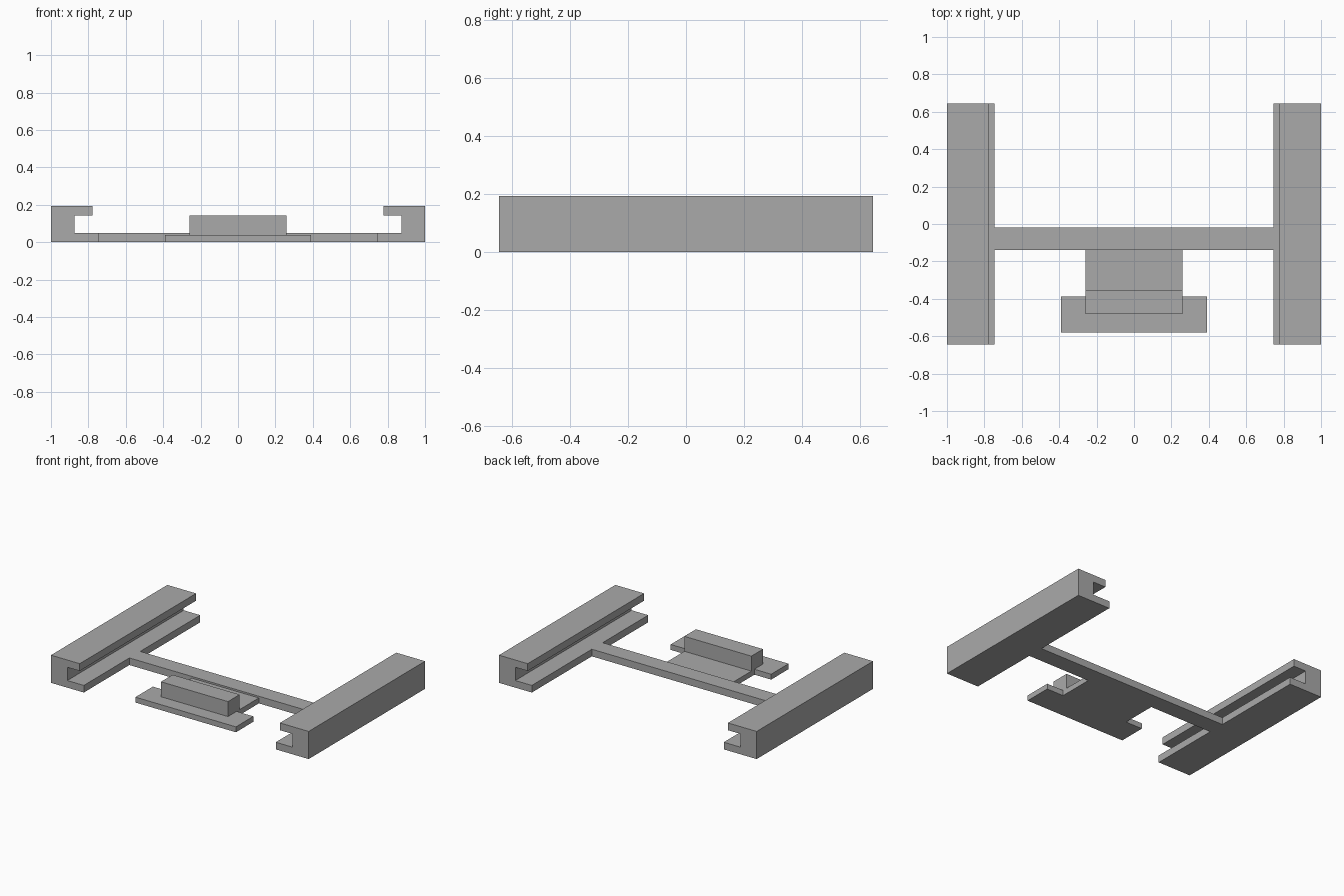
import bpy
import bmesh

cube = bpy.data.objects.get("Cube")
if cube:
    bpy.data.objects.remove(cube, do_unlink=True)

grey = bpy.data.materials.new("plain_grey")
grey.use_nodes = True
colour = (0.4, 0.4, 0.4, 1)
grey.diffuse_color = colour
grey.node_tree.nodes["Principled BSDF"].inputs["Base Color"].default_value = colour


def extrude_profile(name, points, direction):
    """Face through the points, extruded along direction."""
    bm = bmesh.new()
    face = bm.faces.new([bm.verts.new(p) for p in points])
    result = bmesh.ops.extrude_face_region(bm, geom=[face], use_keep_orig=True)
    moved = [g for g in result["geom"] if isinstance(g, bmesh.types.BMVert)]
    bmesh.ops.translate(bm, verts=moved, vec=direction)
    bmesh.ops.recalc_face_normals(bm, faces=bm.faces)
    mesh = bpy.data.meshes.new(name)
    bm.to_mesh(mesh)
    bm.free()
    mesh.materials.append(grey)
    obj = bpy.data.objects.new(name, mesh)
    bpy.context.collection.objects.link(obj)
    return obj


def slab(name, outline, z0, z1):
    return extrude_profile(name, [(x, y, z0) for x, y in outline], (0, 0, z1 - z0))


def box(name, half_x, y0, y1, z0, z1):
    corners = [(-half_x, y0), (half_x, y0), (half_x, y1), (-half_x, y1)]
    return slab(name, corners, z0, z1)


# C-shaped side rails, open towards the middle
HALF_Y = 0.645
channel = [(1, 0), (1, 0.194), (0.777, 0.194), (0.777, 0.143),
           (0.873, 0.143), (0.873, 0.05), (0.745, 0.05), (0.745, 0)]
rails = [extrude_profile(side + "_rail",
                         [(sign * x, -HALF_Y, z) for x, z in channel],
                         (0, 2 * HALF_Y, 0))
         for side, sign in (("left", 1), ("right", -1))]

# Cross beam, running into the lower flange of each rail
frame = box("frame", 0.8, -0.14, -0.02, 0, 0.05)

# T-shaped front plate with its neck running into the beam
half_t = [(0.26, -0.08), (0.26, -0.387), (0.39, -0.387), (0.39, -0.58)]
plate = slab("front_plate", half_t + [(-x, y) for x, y in reversed(half_t)], 0, 0.038)

# Raised block standing on the plate
block = box("raised_block", 0.26, -0.482, -0.353, 0.02, 0.143)

# Fuse the parts into one clean solid
parts = rails + [plate, block]
bpy.context.view_layer.objects.active = frame
for part in parts:
    union = frame.modifiers.new("union", "BOOLEAN")
    union.operation = "UNION"
    union.solver = "EXACT"
    union.object = part
    bpy.ops.object.modifier_apply(modifier=union.name)
    bpy.data.objects.remove(part, do_unlink=True)

# Remove leftover edges inside flat areas
bm = bmesh.new()
bm.from_mesh(frame.data)
bmesh.ops.dissolve_limit(bm, angle_limit=0.01, verts=bm.verts, edges=bm.edges)
bm.to_mesh(frame.data)
bm.free()
